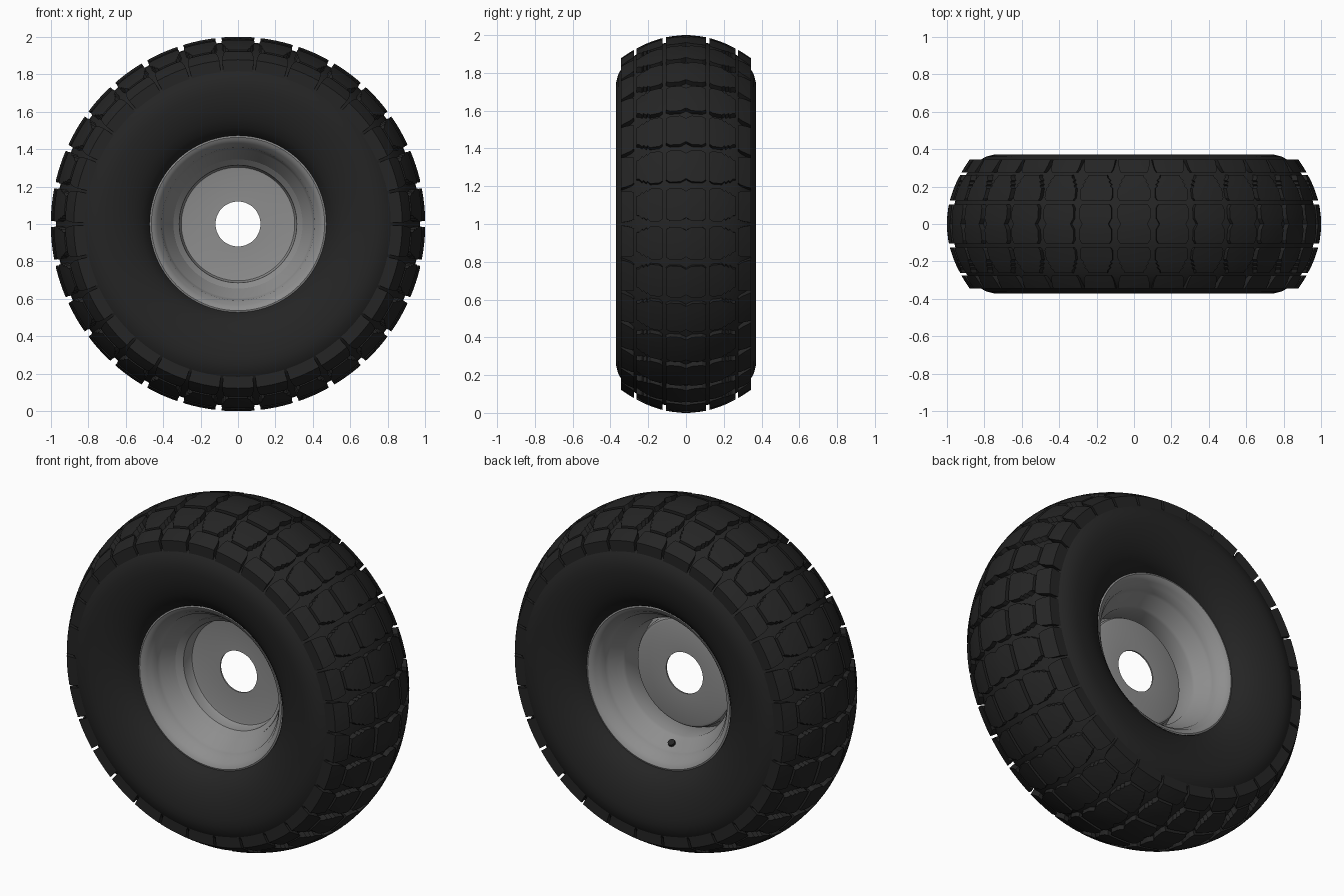
import bpy, bmesh
from math import sin, cos, pi, radians

if "Cube" in bpy.data.objects:
    bpy.data.objects.remove(bpy.data.objects["Cube"])

CENTER_Z = 1.0
LUGS = 30


def material(name, v):
    m = bpy.data.materials.new(name)
    m.diffuse_color = (v, v, v, 1)
    m.use_nodes = True
    m.node_tree.nodes["Principled BSDF"].inputs["Base Color"].default_value = m.diffuse_color
    return m


rubber = material("rubber", 0.018)
steel = material("steel", 0.27)


def finish(name, bm, mat, angle=35):
    bmesh.ops.recalc_face_normals(bm, faces=bm.faces)
    me = bpy.data.meshes.new(name)
    bm.to_mesh(me)
    bm.free()
    ob = bpy.data.objects.new(name, me)
    bpy.context.collection.objects.link(ob)
    me.materials.append(mat)
    bpy.ops.object.select_all(action='DESELECT')
    ob.select_set(True)
    bpy.context.view_layer.objects.active = ob
    bpy.ops.object.shade_smooth_by_angle(angle=radians(angle))
    return ob


def polar(r, a, y):
    return (r * sin(a), y, CENTER_Z + r * cos(a))


def revolve(name, profile, mat, closed=False, segs=96):
    """Spin a list of (y, radius) points around the axle."""
    bm = bmesh.new()
    rings = [[bm.verts.new(polar(r, 2 * pi * i / segs, y)) for y, r in profile]
             for i in range(segs)]
    n = len(profile)
    for i in range(segs):
        a, b = rings[i], rings[(i + 1) % segs]
        for j in range(n if closed else n - 1):
            k = (j + 1) % n
            bm.faces.new((a[j], a[k], b[k], b[j]))
    return finish(name, bm, mat)


def mirrored(half):
    """Mirror a half profile (starting at y = 0) to the other side."""
    return [(-y, r) for y, r in reversed(half[1:])] + half


# Tyre carcass: groove floor, shoulder and sidewall down to the bead
revolve("tyre_carcass", mirrored([
    (0, .972), (.06, .968), (.12, .956), (.18, .936), (.23, .914), (.27, .893),
    (.31, .862), (.34, .825), (.36, .79), (.37, .75), (.37, .71), (.364, .66),
    (.352, .61), (.333, .56), (.307, .515), (.275, .483), (.25, .47), (.235, .46)]), rubber)


# Tread blocks: rows of (y, half width in pitches) laid over the crown
def tread(name, rows, sides=(1,), depth=.065, cols=4):
    bm = bmesh.new()
    pitch = 2 * pi / LUGS
    for side in sides:
        for lug in range(LUGS):
            top, low = [], []
            for y, h in rows:
                angles = [pitch * (lug + h * (2 * c / cols - 1)) for c in range(cols + 1)]
                r = 1 - 1.03 * y * y
                top.append([bm.verts.new(polar(r, a, y * side)) for a in angles])
                low.append([bm.verts.new(polar(r - depth, a, y * side)) for a in angles])
            last = len(rows) - 1
            for i in range(last):
                for c in range(cols):
                    bm.faces.new((top[i][c], top[i][c + 1], top[i + 1][c + 1], top[i + 1][c]))
                for c in (0, cols):
                    bm.faces.new((top[i][c], top[i + 1][c], low[i + 1][c], low[i][c]))
            for i in (0, last):
                for c in range(cols):
                    bm.faces.new((top[i][c], top[i][c + 1], low[i][c + 1], low[i][c]))
    return finish(name, bm, rubber, 25)


# Centre row with a notch in both ends
tread("tread_centre", [(-.105, .36), (-.085, .42), (-.03, .42), (0, .34),
                       (.03, .42), (.085, .42), (.105, .36)])
# Intermediate rows with toothed outer corners
tread("tread_intermediate", [(.125, .38), (.14, .43), (.19, .43), (.203, .36), (.21, .40),
                             (.225, .32), (.232, .36), (.247, .28), (.262, .26)], (-1, 1))
# Shoulder lugs
tread("tread_shoulder", [(.274, .36), (.29, .41), (.315, .44), (.345, .46)], (-1, 1))

# Rim barrel: rolled lips, bead seats and drop centre
inner = [(0, .34), (.075, .34), (.09, .347), (.16, .395), (.175, .403), (.2, .408),
         (.212, .42), (.235, .432), (.25, .45), (.256, .463), (.252, .475), (.242, .477)]
outer = [(.23, .455), (.195, .425), (.16, .412), (.08, .355)]
revolve("rim_barrel", mirrored(inner) + outer + [(-y, r) for y, r in reversed(outer)],
        steel, True)

# Wheel disc: shallow cup with a centre hole and a flange joining the barrel
revolve("wheel_disc", [(.014, .12), (.014, .295), (.009, .309), (-.003, .317), (-.05, .322),
                       (-.08, .345), (-.092, .345), (-.06, .314), (-.008, .309),
                       (.004, .303), (.006, .295), (.006, .12)], steel, True)

# Valve stem on the back slope of the barrel
bpy.ops.mesh.primitive_cylinder_add(vertices=20, radius=.02, depth=.03,
                                    location=(0, .13, CENTER_Z - .373),
                                    rotation=(radians(-33), 0, 0))
valve = bpy.context.object
valve.name = "valve_stem"
valve.data.materials.append(rubber)
bpy.ops.object.shade_smooth_by_angle(angle=radians(35))
